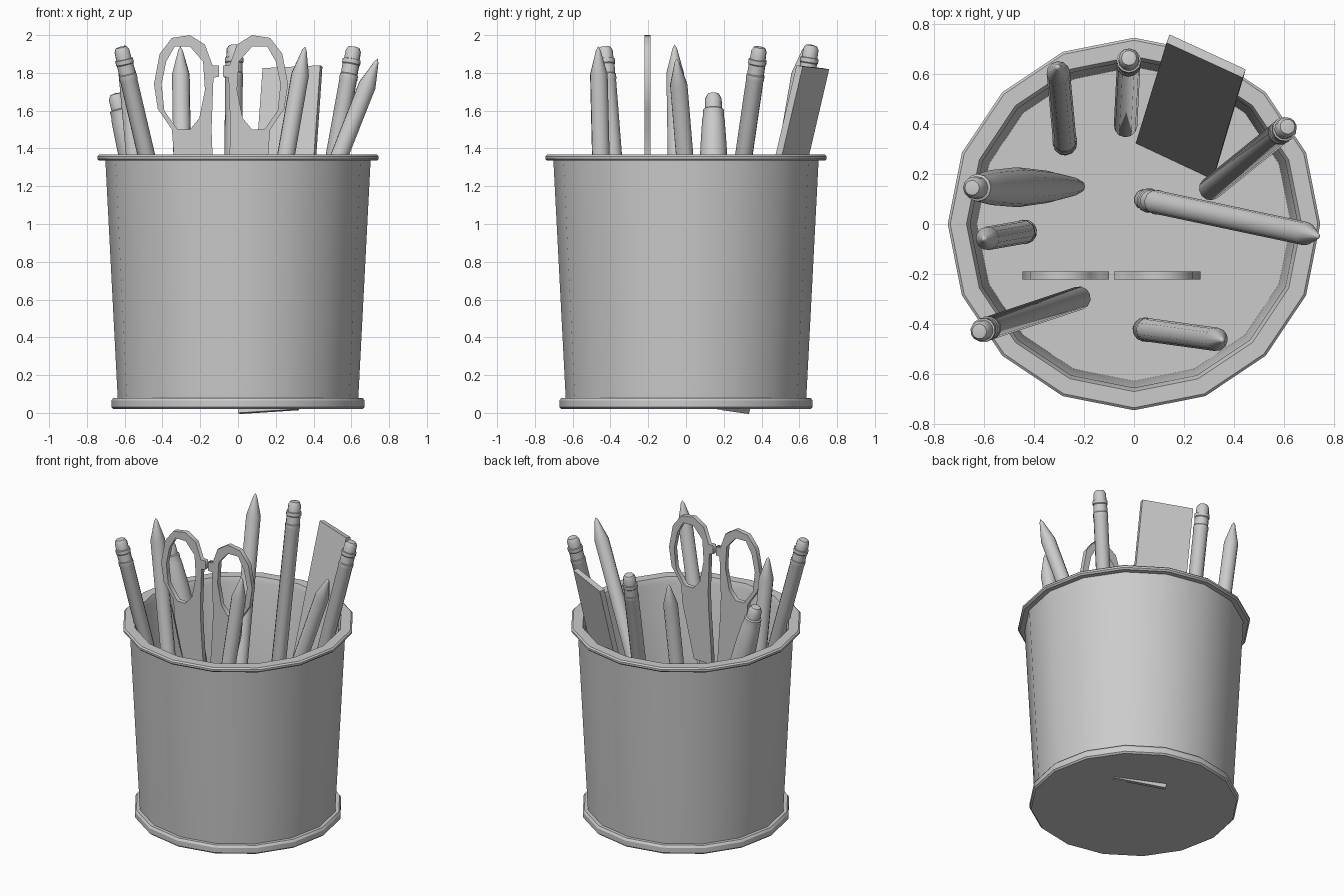
import bpy, bmesh
from math import cos, sin, tau, radians
from mathutils import Vector

cube = bpy.data.objects.get("Cube")
if cube:
    bpy.data.objects.remove(cube, do_unlink=True)

grey = bpy.data.materials.new("plain_grey")
grey.use_nodes = True
colour = (0.6, 0.6, 0.6, 1)
grey.diffuse_color = colour
grey.node_tree.nodes["Principled BSDF"].inputs["Base Color"].default_value = colour


def finish(name, bm, smooth=True):
    bmesh.ops.remove_doubles(bm, verts=bm.verts, dist=0.0005)
    bmesh.ops.recalc_face_normals(bm, faces=bm.faces)
    mesh = bpy.data.meshes.new(name)
    bm.to_mesh(mesh)
    bm.free()
    mesh.materials.append(grey)
    obj = bpy.data.objects.new(name, mesh)
    bpy.context.collection.objects.link(obj)
    if smooth:
        bpy.ops.object.select_all(action='DESELECT')
        obj.select_set(True)
        bpy.context.view_layer.objects.active = obj
        bpy.ops.object.shade_smooth_by_angle(angle=radians(32))
    return obj


def lathe(name, profile, base, top, sides=12):
    """Revolve (radius, distance) points about the line from base to top."""
    base, axis = Vector(base), Vector(top) - Vector(base)
    turn = axis.to_track_quat('Z', 'Y')
    bm = bmesh.new()
    rings = [[bm.verts.new(base + turn @ Vector((r * cos(tau * i / sides), r * sin(tau * i / sides), d)))
              for i in range(sides)] for r, d in profile]
    for low, high in zip(rings, rings[1:]):
        for i in range(sides):
            j = (i + 1) % sides
            bm.faces.new((low[i], low[j], high[j], high[i]))
    return finish(name, bm)


# Cup: foot, tapered wall, rim, inner wall and floor in one profile
cup = [(0, .02), (.66, .02), (.67, .03), (.67, .065), (.66, .08), (.637, .08),
       (.702, 1.335), (.735, 1.335), (.745, 1.345), (.745, 1.358), (.735, 1.367),
       (.67, 1.367), (.655, 1.33), (.628, .1), (0, .1)]
lathe("cup", cup, (0, 0, 0), (0, 0, 1), 16)

# Pencils: eraser, ferrule, body and sharpened point
R = 0.047
pencils = {
    "front_right_pencil": ((-.185, -.285, .08), (-.62, -.43, 1.94), True),
    "right_pencil": ((-.43, -.03, .08), (-.6, -.06, 1.95), False),
    "back_right_pencil": ((-.275, .31, .08), (-.305, .63, 1.94), False),
    "back_pencil": ((-.035, .37, .08), (-.02, .665, 1.95), True),
    "back_left_pencil": ((.28, .12, .08), (.615, .39, 1.94), True),
    "left_pencil": ((.03, .1, .08), (.74, -.05, 1.875), False),
    "front_left_pencil": ((.03, -.42, .08), (.355, -.465, 1.94), False),
}
for name, (base, top, eraser_up) in pencils.items():
    length = (Vector(top) - Vector(base)).length
    shape = [(0, 0), (.03, .005), (.041, .025), (.042, .07), (.049, .072), (.049, .095),
             (.045, .1), (.045, .15), (.049, .155), (.049, .18), (R, .185),
             (R, length - .15), (.012, length - .02), (0, length)]
    ends = (top, base) if eraser_up else (base, top)
    lathe(name, shape, *ends)

# Fat pen with a stepped cap
pen = [(0, 0), (.025, .005), (.04, .12), (.065, .5), (.08, .95), (.07, 1.35), (.06, 1.5),
       (.055, 1.53), (.055, 1.56), (.045, 1.565), (.044, 1.62), (.03, 1.645), (0, 1.65)]
lathe("fat_pen", pen, (-.22, .15, .1), (-.64, .145, 1.66))

# Leaning notepad, extruded backwards from its front face
bm = bmesh.new()
face = bm.faces.new([bm.verts.new(p) for p in
                     ((0, .3, 0), (.31, .16, .02), (.435, .585, 1.84), (.13, .725, 1.825))])
moved = bmesh.ops.extrude_face_region(bm, geom=[face])["geom"]
bmesh.ops.translate(bm, vec=(.012, .033, -.006),
                    verts=[g for g in moved if isinstance(g, bmesh.types.BMVert)])
finish("notepad", bm, smooth=False)

# Scissors: flat outlines, mirrored about the pivot line
handle = [(.01, 1.84), (.01, 1.78), (.04, 1.775), (.05, 1.5), (.045, 1.37), (.02, 1),
          (.16, 1), (.25, 1.37), (.26, 1.5), (.335, 1.61), (.355, 1.74), (.325, 1.9),
          (.26, 1.985), (.165, 2), (.085, 1.95), (.045, 1.84)]
hole = [(.245, 1.94), (.165, 1.94), (.095, 1.86), (.085, 1.71), (.115, 1.56),
        (.165, 1.5), (.23, 1.5), (.3, 1.6), (.315, 1.74), (.29, 1.86)]
blade = [(.03, 1.02), (.13, 1.02), (.08, .3), (.02, .12)]


def plate(name, outlines, side, thickness):
    curve = bpy.data.curves.new(name + "_outline", 'CURVE')
    curve.dimensions = '2D'
    curve.fill_mode = 'BOTH'
    curve.extrude = thickness / 2
    for outline in outlines:
        spline = curve.splines.new('POLY')
        spline.points.add(len(outline) - 1)
        spline.use_cyclic_u = True
        for point, (x, z) in zip(spline.points, outline):
            point.co = (side * x - .09, z, 0, 1)
    helper = bpy.data.objects.new(name + "_outline", curve)
    mesh = helper.to_mesh()
    bm = bmesh.new()
    bm.from_mesh(mesh)
    helper.to_mesh_clear()
    bpy.data.objects.remove(helper)
    for v in bm.verts:
        v.co = (v.co.x, -.205 - v.co.z, v.co.y)
    finish(name, bm, smooth=False)


for label, side in (("left", 1), ("right", -1)):
    plate(label + "_scissor_handle", [handle, hole], side, .032)
    plate(label + "_scissor_blade", [blade], side, .012)
